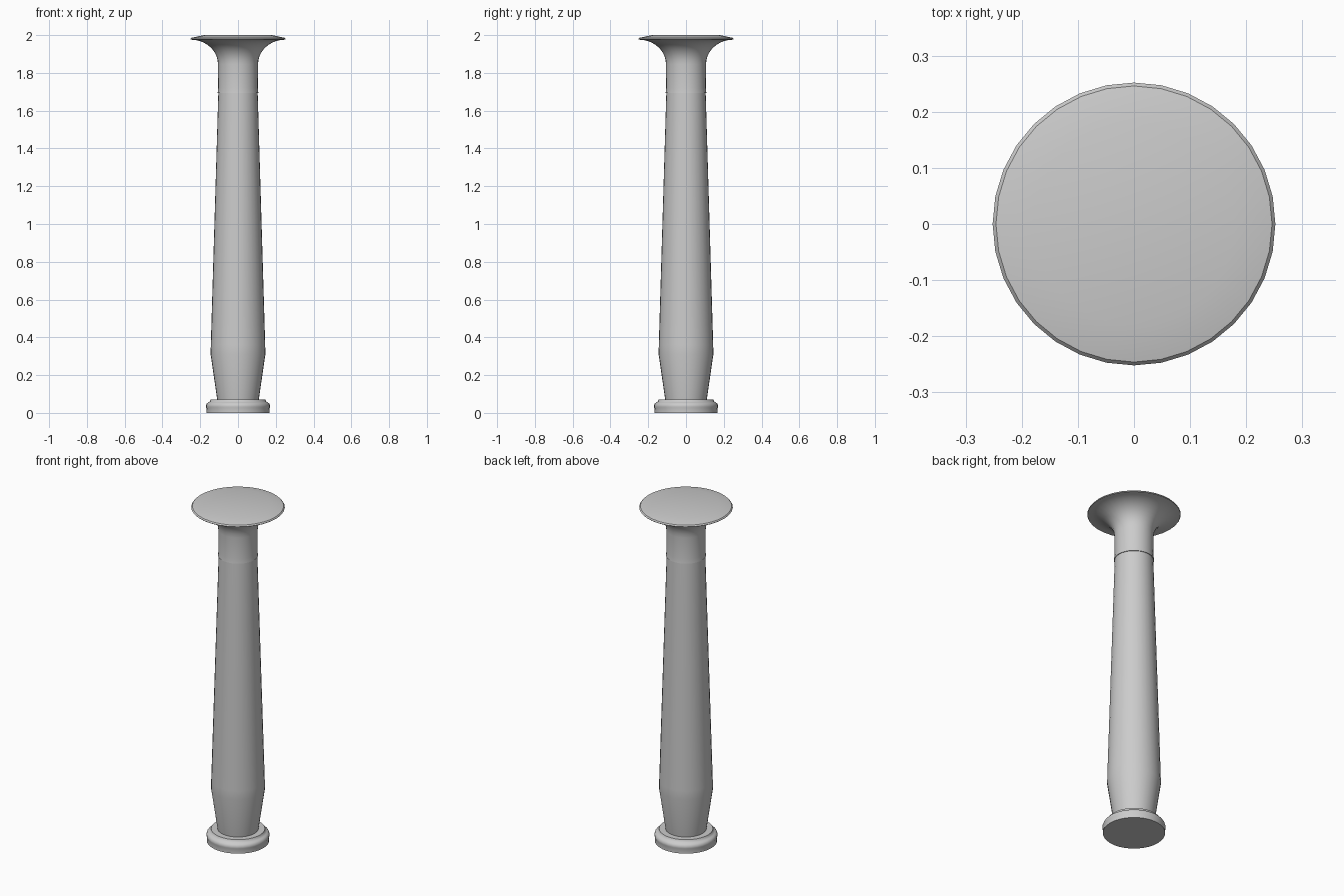
import bpy
import bmesh
from math import cos, pi, radians, sin

SIDES = 32

cube = bpy.data.objects.get("Cube")
if cube:
    bpy.data.objects.remove(cube, do_unlink=True)


def arc(cx, cz, rx, rz, start, end, steps):
    """Points (radius, height) along part of an ellipse."""
    angles = [radians(start + (end - start) * i / steps) for i in range(steps + 1)]
    return [(cx + rx * cos(a), cz + rz * sin(a)) for a in angles]


def lathe(name, profile, crease):
    """Turn a bottom-to-top profile around z and cap both ends."""
    bm = bmesh.new()
    rings = [[bm.verts.new((r * cos(2 * pi * i / SIDES), r * sin(2 * pi * i / SIDES), z))
              for i in range(SIDES)] for r, z in profile]
    for low, high in zip(rings, rings[1:]):
        for i in range(SIDES):
            j = (i + 1) % SIDES
            bm.faces.new((low[i], low[j], high[j], high[i]))
    bm.faces.new(rings[0][::-1])
    bm.faces.new(rings[-1])
    mesh = bpy.data.meshes.new(name)
    bm.to_mesh(mesh)
    bm.free()
    obj = bpy.data.objects.new(name, mesh)
    bpy.context.collection.objects.link(obj)
    bpy.ops.object.select_all(action="DESELECT")
    obj.select_set(True)
    bpy.context.view_layer.objects.active = obj
    bpy.ops.object.shade_smooth_by_angle(angle=radians(crease))
    return obj


# Base: rounded disc with a small raised step
lathe("base", [(0.168, 0)] + arc(0.15, 0.035, 0.02, 0.022, -30, 75, 5)
      + [(0.148, 0.062), (0.145, 0.072)], 40)

# Shaft: narrow foot, low belly, long taper
lathe("shaft", [(0.11, 0.07), (0.145, 0.31), (0.144, 0.36), (0.104, 1.7)], 30)

# Capital: collar flaring into a wide shallow dish
lathe("capital", [(0.108, 1.693), (0.105, 1.72)]
      + arc(0.25, 1.846, 0.144, 0.13, 180, 90, 9)
      + [(0.252, 1.979), (0.246, 1.986), (0.18, 2.0)], 30)
